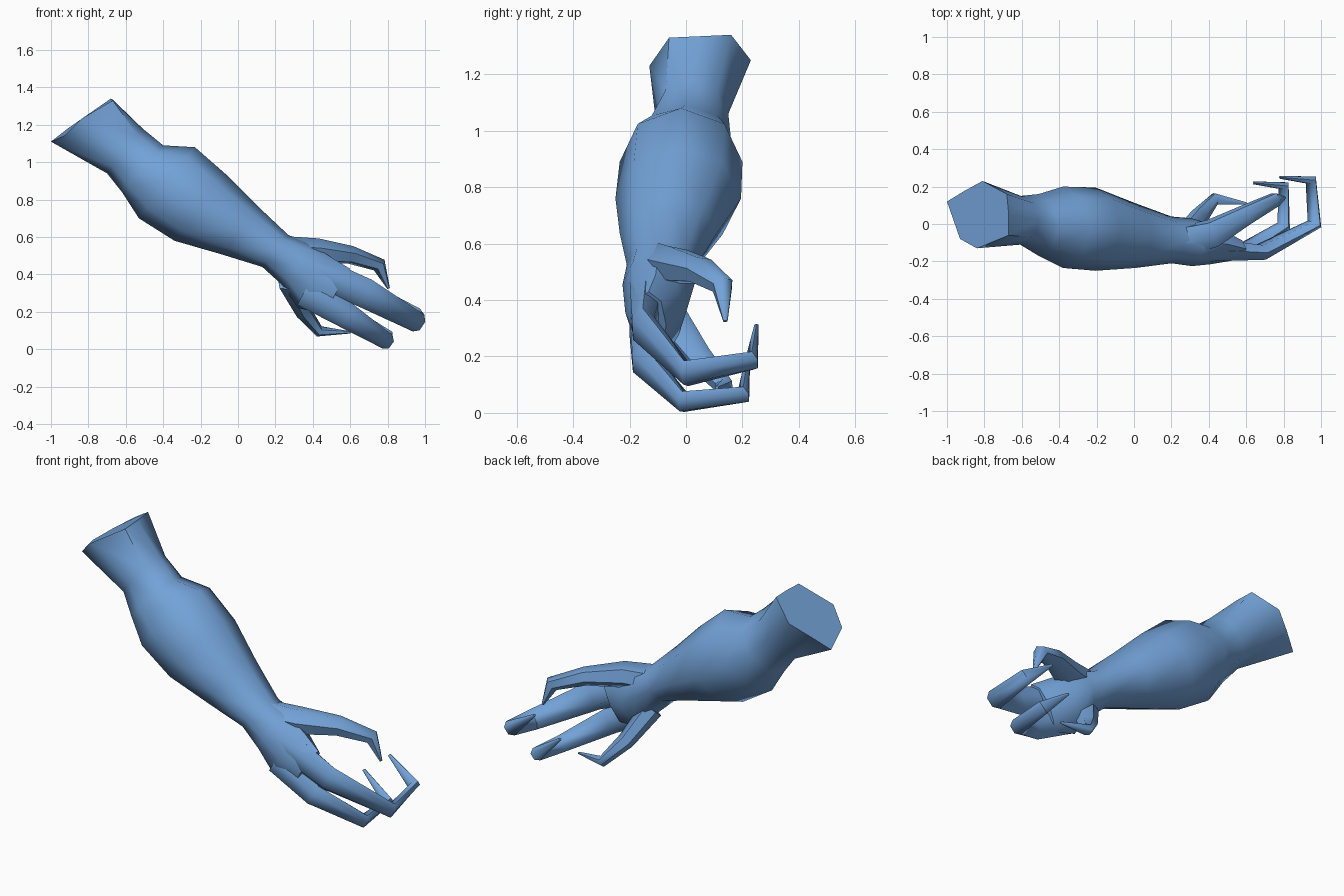
import bpy, bmesh, math
from mathutils import Vector

if "Cube" in bpy.data.objects:
    bpy.data.objects.remove(bpy.data.objects["Cube"])

skin = bpy.data.materials.new("blue_skin")
skin.diffuse_color = (0.17, 0.36, 0.68, 1)
skin.use_nodes = True
skin.node_tree.nodes["Principled BSDF"].inputs["Base Color"].default_value = skin.diffuse_color


def loft(name, rings):
    """Skin a list of equal-sized rings and close both ends."""
    bm = bmesh.new()
    loops = [[bm.verts.new(p) for p in ring] for ring in rings]
    n = len(loops[0])
    for a, b in zip(loops, loops[1:]):
        for i in range(n):
            j = (i + 1) % n
            bm.faces.new((a[i], a[j], b[j], b[i]))
    bm.faces.new(loops[0])
    bm.faces.new(loops[-1])
    bmesh.ops.recalc_face_normals(bm, faces=bm.faces)
    mesh = bpy.data.meshes.new(name)
    bm.to_mesh(mesh)
    bm.free()
    mesh.materials.append(skin)
    obj = bpy.data.objects.new(name, mesh)
    bpy.context.collection.objects.link(obj)
    bpy.ops.object.select_all(action='DESELECT')
    obj.select_set(True)
    bpy.context.view_layer.objects.active = obj
    bpy.ops.object.shade_smooth_by_angle(angle=math.radians(55))
    return obj


def arm_ring(top, bottom, y0, y1):
    """Eight-sided section between an upper and a lower outline point."""
    t, b = Vector((top[0], 0, top[1])), Vector((bottom[0], 0, bottom[1]))
    mid, half = (t + b) / 2, (t - b) / 2
    ring = []
    for i in range(8):
        a = math.tau * i / 8
        ring.append(mid + half * math.cos(a)
                    + Vector((0, (y0 + y1) / 2 + (y1 - y0) / 2 * math.sin(a), 0)))
    return ring


def finger(name, stations, side=Vector((0.62, 0, 0.78))):
    """Bent six-sided tube; each station is x, y, z, width, thickness."""
    pts = [Vector(s[:3]) for s in stations]
    rings = []
    for i, (p, s) in enumerate(zip(pts, stations)):
        d = Vector()
        if i > 0:
            d += (p - pts[i - 1]).normalized()
        if i < len(pts) - 1:
            d += (pts[i + 1] - p).normalized()
        d.normalize()
        w = (side - d * side.dot(d)).normalized()
        t = d.cross(w)
        rings.append([p + w * (s[3] / 2 * math.cos(math.tau * k / 6))
                      + t * (s[4] / 1.73 * math.sin(math.tau * k / 6)) for k in range(6)])
    return loft(name, rings)


# Forearm, wrist and palm, starting from the angular cut end
cut_end = [(-.67, .05, 1.335), (-.68, .16, 1.34), (-.81, .23, 1.25), (-.91, .175, 1.18),
           (-1, .12, 1.11), (-.93, -.08, 1.14), (-.84, -.13, 1.23), (-.67, -.06, 1.33)]
sections = [
    ((-.51, 1.18), (-.70, .94), -.11, .15),
    ((-.40, 1.09), (-.62, .84), -.17, .16),
    ((-.23, 1.08), (-.53, .70), -.235, .20),
    ((-.07, .94), (-.34, .58), -.25, .195),
    ((.10, .77), (-.08, .505), -.235, .11),
    ((.27, .61), (.13, .44), -.21, .04),
    ((.38, .57), (.24, .34), -.225, .03),
    ((.50, .49), (.32, .22), -.215, .0),
    ((.60, .43), (.46, .19), -.195, -.07),
]
loft("forearm_and_palm", [cut_end] + [arm_ring(*s) for s in sections])

# Fingers and thumb
finger("thumb", [(.26, -.09, .53, .15, .15), (.42, -.05, .525, .14, .14),
                 (.60, .05, .505, .10, .10), (.755, .13, .45, .08, .07),
                 (.805, .14, .325, .015, .015)])
finger("index_finger", [(.40, -.14, .42, .17, .12), (.68, -.15, .30, .16, .08),
                        (.965, -.0, .14, .11, .06), (.945, .235, .185, .085, .05),
                        (.78, .25, .31, .015, .015)])
finger("middle_finger", [(.36, -.14, .31, .17, .12), (.58, -.15, .18, .14, .08),
                         (.80, -.01, .04, .09, .06), (.80, .205, .065, .075, .05),
                         (.64, .22, .20, .015, .015)])
finger("little_finger", [(.27, -.08, .36, .12, .13), (.35, .04, .20, .09, .09),
                         (.435, .135, .095, .06, .06), (.60, .11, .09, .012, .012)])
